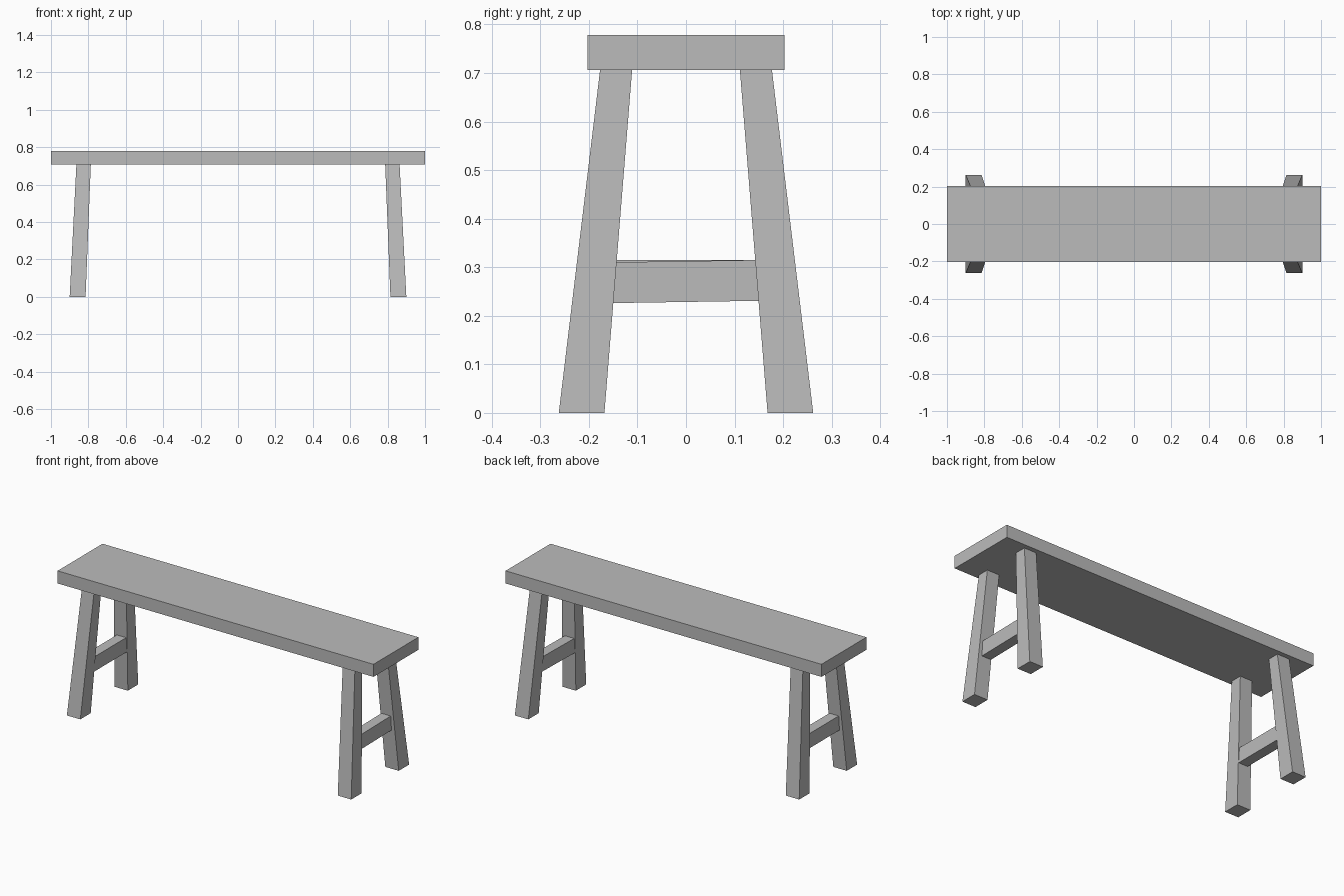
import bpy
import bmesh

if "Cube" in bpy.data.objects:
    bpy.data.objects.remove(bpy.data.objects["Cube"], do_unlink=True)

# Single plain grey
grey = bpy.data.materials.new("plain grey")
grey.use_nodes = True
colour = (0.5, 0.5, 0.5, 1)
grey.diffuse_color = colour
grey.node_tree.nodes["Principled BSDF"].inputs["Base Color"].default_value = colour


def beam(name, low, high, axis):
    """Box lofted along an axis between two end rectangles.
    Each end is (position, (min_a, max_a), (min_b, max_b))."""
    bm = bmesh.new()
    rings = []
    for pos, (a0, a1), (b0, b1) in (low, high):
        ring = []
        for a, b in ((a0, b0), (a1, b0), (a1, b1), (a0, b1)):
            co = [a, b]
            co.insert(axis, pos)
            ring.append(bm.verts.new(co))
        rings.append(ring)
    for ring in rings:
        bm.faces.new(ring)
    for i in range(4):
        j = (i + 1) % 4
        bm.faces.new((rings[0][i], rings[0][j], rings[1][j], rings[1][i]))
    bmesh.ops.recalc_face_normals(bm, faces=bm.faces)
    mesh = bpy.data.meshes.new(name)
    bm.to_mesh(mesh)
    bm.free()
    mesh.materials.append(grey)
    obj = bpy.data.objects.new(name, mesh)
    bpy.context.collection.objects.link(obj)
    return obj


def mirrored(span, sign):
    return tuple(sorted(sign * v for v in span))


SEAT_BOTTOM, SEAT_TOP = 0.706, 0.778

# Seat plank
beam("seat", (SEAT_BOTTOM, (-1, 1), (-0.203, 0.203)),
     (SEAT_TOP, (-1, 1), (-0.203, 0.203)), 2)

# Splayed, tapering legs
for sx, side in ((1, "left"), (-1, "right")):
    for sy, end in ((-1, "front"), (1, "back")):
        beam(f"{end}_{side}_leg",
             (0, mirrored((0.815, 0.9), sx), mirrored((0.168, 0.262), sy)),
             (SEAT_BOTTOM, mirrored((0.787, 0.864), sx), mirrored((0.111, 0.177), sy)), 2)

# Cross rails between each pair of legs, the left one slightly tilted
for sx, side, drop in ((1, "left", 0.005), (-1, "right", 0)):
    width = mirrored((0.808, 0.867), sx)
    beam(f"{side}_cross_rail",
         (-0.16, width, (0.231 - drop, 0.315 - drop)),
         (0.16, width, (0.231, 0.315)), 1)
